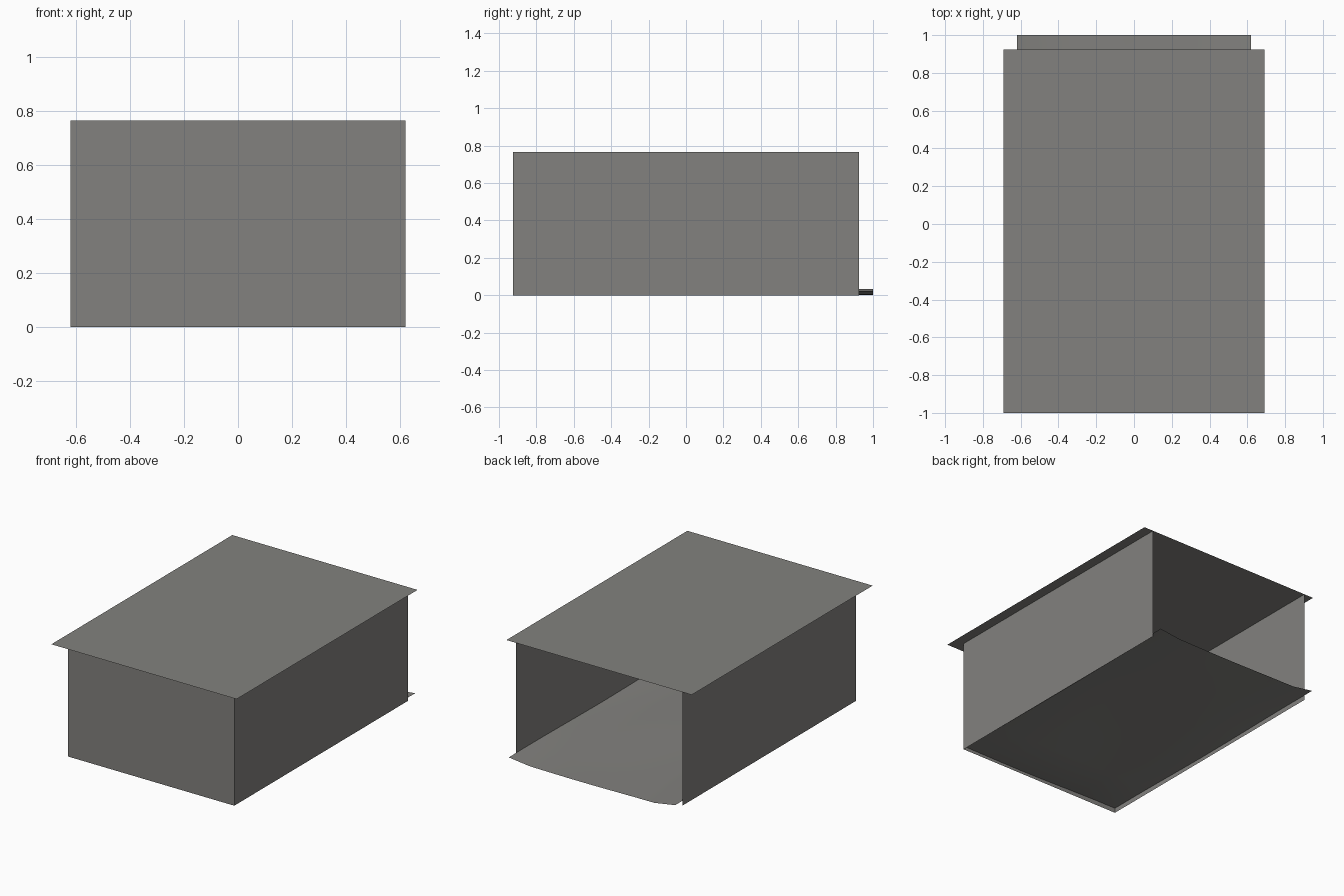
import bpy, bmesh, math

if "Cube" in bpy.data.objects:
    bpy.data.objects.remove(bpy.data.objects["Cube"])

# single warm grey sheet material
grey = bpy.data.materials.new("warm_grey")
grey.diffuse_color = (0.225, 0.221, 0.21, 1)
grey.use_nodes = True
grey.node_tree.nodes["Principled BSDF"].inputs["Base Color"].default_value = grey.diffuse_color

W, L, H = 0.62, 0.925, 0.765   # half width, half length, height


def finish(bm, name):
    me = bpy.data.meshes.new(name)
    bm.to_mesh(me)
    bm.free()
    me.materials.append(grey)
    ob = bpy.data.objects.new(name, me)
    bpy.context.collection.objects.link(ob)
    return ob


def sheet(name, corners):
    bm = bmesh.new()
    bm.faces.new([bm.verts.new(c) for c in corners])
    return finish(bm, name)


def wall(name, a, b):
    sheet(name, [(*a, 0), (*b, 0), (*b, H), (*a, H)])


# three thin walls, back left open
wall("front_wall", (-W, -L), (W, -L))
wall("right_wall", (W, -L), (W, L))
wall("left_wall", (-W, L), (-W, -L))

# flat roof overhanging the front and sides
sheet("roof", [(-0.69, -1, H), (0.69, -1, H), (0.69, L, H), (-0.69, L, H)])

# floor sheet: slightly uneven, with raised rim, running out at the back
bm = bmesh.new()
bmesh.ops.create_grid(bm, x_segments=8, y_segments=11, size=1)
for v in bm.verts:
    rim = max(abs(v.co.x), abs(v.co.y)) > 0.99
    side = abs(v.co.x) > 0.99
    x = v.co.x * W
    y = -L + (v.co.y + 1) / 2 * (1 + L)
    wobble = 0.004 * math.sin(5 * x + 1) * math.cos(4 * y)
    if side or (rim and y < 0):
        z = 0.025 - 0.008 * x + wobble
    else:
        z = 0.004 + wobble
    v.co = (x, y, z)
for f in bm.faces:
    f.smooth = True
finish(bm, "floor")
